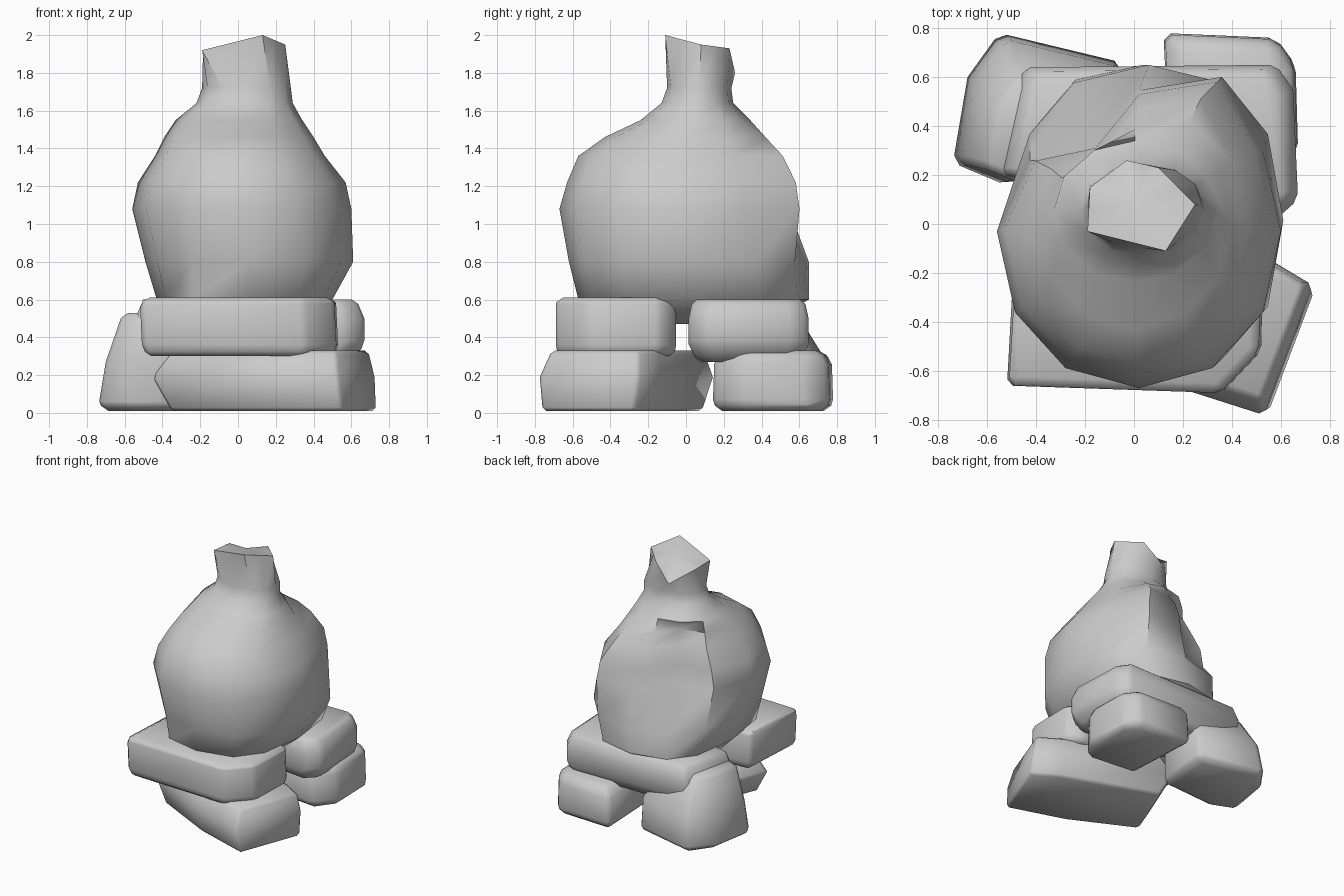
import bpy, bmesh, math
from mathutils import Vector

if "Cube" in bpy.data.objects:
    bpy.data.objects.remove(bpy.data.objects["Cube"])


def finish(name, bm, angle):
    bmesh.ops.recalc_face_normals(bm, faces=bm.faces)
    mesh = bpy.data.meshes.new(name)
    bm.to_mesh(mesh)
    bm.free()
    ob = bpy.data.objects.new(name, mesh)
    bpy.context.collection.objects.link(ob)
    bpy.ops.object.select_all(action='DESELECT')
    ob.select_set(True)
    bpy.context.view_layer.objects.active = ob
    bpy.ops.object.shade_smooth_by_angle(angle=math.radians(angle))
    return ob


def stone(name, outline, levels, bevel=0.05):
    """Convex stone: an xy outline repeated at (z, scale, dx, dy) levels."""
    bm = bmesh.new()
    c = sum((Vector(p) for p in outline), Vector((0, 0))) / len(outline)
    rings = []
    for z, s, dx, dy in levels:
        ring = []
        for p in outline:
            q = c + (Vector(p) - c) * s
            ring.append(bm.verts.new((q.x + dx, q.y + dy, z)))
        rings.append(ring)
    skin(bm, rings)
    bmesh.ops.recalc_face_normals(bm, faces=bm.faces)
    edges = [e for e in bm.edges if e.calc_face_angle(0) > 0.6]
    bmesh.ops.bevel(bm, geom=edges, offset=bevel, segments=1, affect='EDGES', profile=0.5)
    return finish(name, bm, 50)


def skin(bm, rings):
    n = len(rings[0])
    for a, b in zip(rings, rings[1:]):
        for i in range(n):
            j = (i + 1) % n
            bm.faces.new((a[i], a[j], b[j], b[i]))
    bm.faces.new(rings[0][::-1])
    return bm.faces.new(rings[-1])


# Lower ring of stones
stone("front_lower_stone",
      [(-0.46, -0.37), (0.06, -0.63), (0.53, -0.78), (0.73, -0.25), (0.53, -0.13), (-0.25, 0.15)],
      [(0.01, 0.92, 0.05, -0.02), (0.19, 1.0, 0, 0), (0.33, 0.88, 0.03, 0.01)], 0.02)
stone("back_left_lower_stone",
      [(-0.74, 0.25), (-0.68, 0.6), (-0.55, 0.78), (-0.05, 0.66), (-0.1, 0.2), (-0.55, 0.17)],
      [(0.01, 0.93, 0, 0), (0.06, 1.0, 0, 0), (0.27, 0.95, 0.02, -0.01), (0.53, 0.68, 0.03, -0.08)], 0.03)
stone("back_right_lower_stone",
      [(0.12, 0.78), (0.58, 0.76), (0.66, 0.65), (0.67, 0.3), (0.55, 0.14), (0.15, 0.18)],
      [(0.01, 0.94, 0, 0), (0.07, 1.0, 0, 0), (0.26, 0.98, 0, 0), (0.33, 0.85, 0, 0)], 0.03)

# Upper beams
stone("front_upper_stone",
      [(-0.51, -0.66), (0.36, -0.69), (0.52, -0.52), (0.53, -0.14), (0.42, -0.05), (-0.48, -0.12)],
      [(0.3, 0.96, 0, 0), (0.36, 1.0, 0, 0), (0.58, 1.0, -0.01, 0), (0.61, 0.96, -0.01, 0)], 0.025)
stone("back_upper_stone",
      [(-0.55, 0.2), (-0.45, 0.64), (0.58, 0.65), (0.65, 0.55), (0.67, 0.1), (0.57, 0.01), (0, 0.08)],
      [(0.27, 0.85, 0, 0), (0.36, 1.0, 0, 0), (0.5, 1.0, 0, 0), (0.6, 0.93, -0.01, 0)], 0.025)

# Lumpy bulb body: z, left, right, front, back, squareness
profile = [
    (0.47, -0.30, 0.34, -0.36, 0.42, 0.9),
    (0.60, -0.43, 0.50, -0.57, 0.65, 0.75),
    (0.80, -0.49, 0.61, -0.62, 0.65, 0.85),
    (1.08, -0.56, 0.60, -0.67, 0.61, 0.95),
    (1.22, -0.53, 0.57, -0.63, 0.59, 0.95),
    (1.36, -0.44, 0.46, -0.57, 0.52, 0.95),
    (1.46, -0.39, 0.40, -0.43, 0.43, 1.0),
    (1.55, -0.33, 0.34, -0.24, 0.34, 1.0),
    (1.64, -0.22, 0.29, -0.13, 0.25, 1.0),
    (1.72, -0.19, 0.28, -0.10, 0.24, 0.9),
]
N = 12
# Radius factors around the back: raised rim, then a hollow beside it
hollow = {2: 1.13, 3: 0.9, 4: 0.62, 5: 0.88}
bm = bmesh.new()
rings = []
for z, l, r, f, b, sq in profile:
    ring = []
    cx, cy = (l + r) / 2, (f + b) / 2
    for i in range(N):
        a = 2 * math.pi * i / N
        c, s = math.cos(a), math.sin(a)
        x = math.copysign(abs(c) ** sq, c) * (r - l) / 2
        y = math.copysign(abs(s) ** sq, s) * (b - f) / 2
        k = hollow.get(i, 1.0) if 0.9 < z < 1.5 else 1.0
        ring.append(bm.verts.new((cx + x * k, cy + y * k, z)))
    rings.append(ring)
# Slanted, chipped six-sided neck top
tip = [Vector(p) for p in ((0.25, 0.08, 1.95), (0.1, 0.23, 1.93), (-0.03, 0.26, 1.80),
                           (-0.18, 0.15, 1.91), (-0.19, -0.03, 1.92), (0.13, -0.11, 2.0))]
top = []
for p, q in zip(tip, tip[1:] + tip[:1]):
    top += [bm.verts.new(p), bm.verts.new((p + q) / 2)]
rings.append(top)
cap = skin(bm, rings)
for v in bmesh.ops.poke(bm, faces=[cap])["verts"]:
    v.co.z = 1.95
finish("bulb_body", bm, 45)
